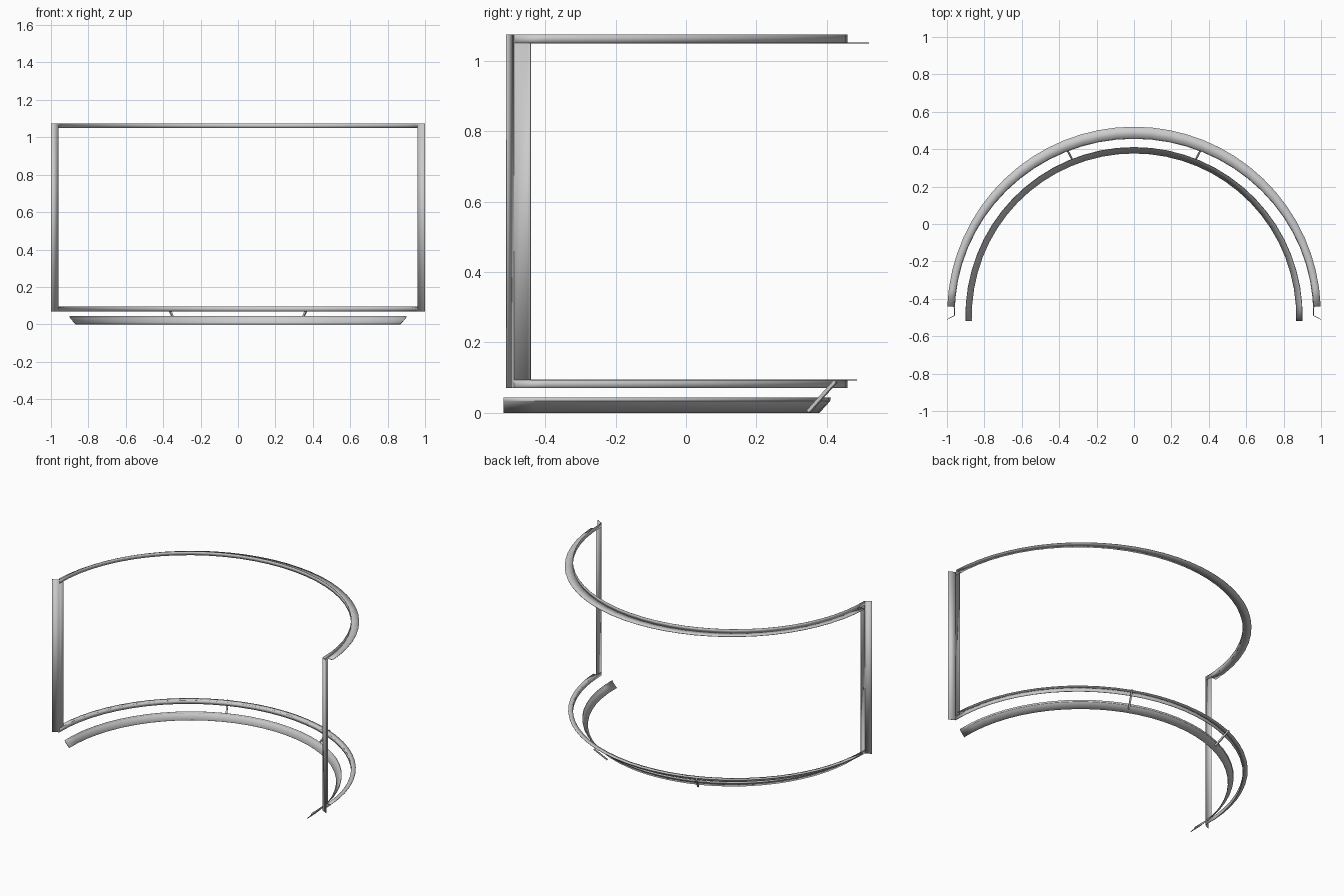
import bpy, bmesh, math
from mathutils import Vector

cube = bpy.data.objects.get("Cube")
if cube:
    bpy.data.objects.remove(cube, do_unlink=True)

metal = bpy.data.materials.new("grey_metal")
metal.use_nodes = True
metal.diffuse_color = (0.6, 0.6, 0.6, 1)
metal.node_tree.nodes["Principled BSDF"].inputs["Base Color"].default_value = (0.6, 0.6, 0.6, 1)

LOW, HIGH = 0.07, 1.075      # full frame height
SILL, HEAD = 0.094, 1.05     # inner opening height


def finish(name, bm, thickness=0.003):
    """Turn a bmesh sheet into a thin, smooth-shaded metal object."""
    bmesh.ops.remove_doubles(bm, verts=bm.verts, dist=0.0001)
    bmesh.ops.recalc_face_normals(bm, faces=bm.faces)
    mesh = bpy.data.meshes.new(name)
    bm.to_mesh(mesh)
    bm.free()
    obj = bpy.data.objects.new(name, mesh)
    bpy.context.collection.objects.link(obj)
    mesh.materials.append(metal)
    if thickness:
        mod = obj.modifiers.new("sheet", 'SOLIDIFY')
        mod.thickness = thickness
        mod.offset = 0
    bpy.ops.object.select_all(action='DESELECT')
    obj.select_set(True)
    bpy.context.view_layer.objects.active = obj
    bpy.ops.object.shade_smooth_by_angle(angle=math.radians(30))
    return obj


def arc_strip(bm, section, centre_y, end_y, segments=32):
    """Sweep a section of (x radius, y radius, z) points round the back to end_y."""
    rows = []
    for rx, ry, z in section:
        start = math.asin((end_y - centre_y) / ry)
        step = (math.pi - 2 * start) / segments
        rows.append([bm.verts.new((rx * math.cos(start + i * step),
                                   centre_y + ry * math.sin(start + i * step), z))
                     for i in range(segments + 1)])
    for a, b in zip(rows, rows[1:]):
        for i in range(segments):
            bm.faces.new((a[i], a[i + 1], b[i + 1], b[i]))


def rail(name, z_low, z_high, flange_z, flange_rx, flange_ry):
    """Curved angle rail: upright wall with an outward flange."""
    bm = bmesh.new()
    arc_strip(bm, [(0.96, 0.937, z_low), (0.96, 0.937, z_high)], -0.48, -0.49)
    arc_strip(bm, [(0.96, 0.937, flange_z), (flange_rx, flange_ry, flange_z)], -0.48, -0.44)
    finish(name, bm)


def upright_sheet(bm, path, z_low, z_high):
    """Vertical sheet following a plan path."""
    for (x0, y0), (x1, y1) in zip(path, path[1:]):
        bm.faces.new([bm.verts.new(p) for p in
                      ((x0, y0, z_low), (x1, y1, z_low), (x1, y1, z_high), (x0, y0, z_high))])


# Curved rails
rail("top_rail", HEAD, HIGH, HEAD + 0.001, 0.999, 1.0)
rail("bottom_rail", LOW, SILL, SILL - 0.001, 0.985, 0.966)

# Lower lip: sloping face with a narrow upright rim
bm = bmesh.new()
arc_strip(bm, [(0.868, 0.868, 0.001), (0.898, 0.898, 0.034), (0.9, 0.9, 0.044)], -0.49, -0.518)
finish("lower_lip", bm)

for side, label in ((1, "left"), (-1, "right")):
    # End post: inner wall with a small return, and an angled front flange
    bm = bmesh.new()
    upright_sheet(bm, [(side * 0.96, -0.49), (side * 0.96, -0.45), (side * 0.966, -0.441)],
                  SILL, HEAD)
    upright_sheet(bm, [(side * 0.96, -0.49), (side * 0.999, -0.51)], LOW, HIGH)
    finish(label + "_post", bm)

    # Slanted strut joining the lip to the bottom rail
    foot = Vector((side * 0.332, 0.348, 0.004))
    head = Vector((side * 0.372, 0.425, 0.09))
    axis = head - foot
    bm = bmesh.new()
    bmesh.ops.create_cube(bm, size=1)
    bmesh.ops.scale(bm, vec=(0.01, 0.01, axis.length), verts=bm.verts)
    bmesh.ops.rotate(bm, matrix=axis.to_track_quat('Z', 'Y').to_matrix(), verts=bm.verts)
    bmesh.ops.translate(bm, vec=(foot + head) / 2, verts=bm.verts)
    finish(label + "_strut", bm, thickness=0)
